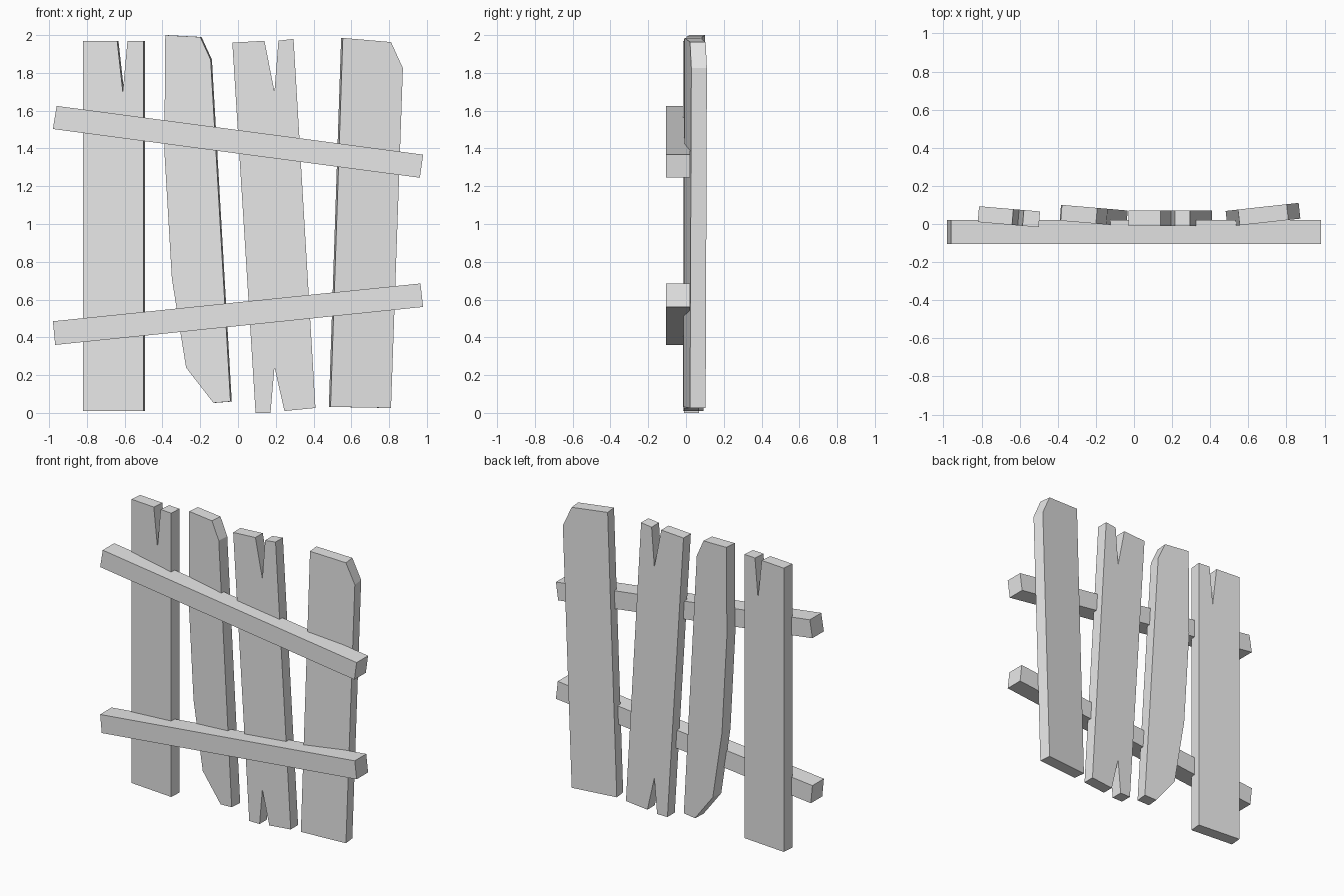
import bpy
import bmesh
from mathutils import Vector

cube = bpy.data.objects.get("Cube")
if cube:
    bpy.data.objects.remove(cube, do_unlink=True)

# One plain grey for the whole fence
GREY = (0.8, 0.8, 0.8, 1.0)
grey = bpy.data.materials.new("light_grey")
grey.use_nodes = True
grey.diffuse_color = GREY
for node in grey.node_tree.nodes:
    if node.type == 'BSDF_PRINCIPLED':
        node.inputs["Base Color"].default_value = GREY


def board(name, outline, front, depth, turn=0.0):
    """Extrude an (x, z) outline backwards; turn is the slope of y along x."""
    mid = sum(x for x, z in outline) / len(outline)
    bm = bmesh.new()
    face = bm.faces.new([bm.verts.new((x, front + turn * (x - mid), z))
                         for x, z in outline])
    back = Vector((-turn, 1, 0)).normalized() * depth
    extruded = bmesh.ops.extrude_face_region(bm, geom=[face], use_keep_orig=True)
    moved = [v for v in extruded["geom"] if isinstance(v, bmesh.types.BMVert)]
    bmesh.ops.translate(bm, verts=moved, vec=back)
    bmesh.ops.recalc_face_normals(bm, faces=bm.faces)
    mesh = bpy.data.meshes.new(name)
    bm.to_mesh(mesh)
    bm.free()
    mesh.materials.append(grey)
    obj = bpy.data.objects.new(name, mesh)
    bpy.context.collection.objects.link(obj)
    return obj


# Upright planks, with split and broken ends
THICK = 0.083
board("split_top_plank",
      [(-.82, .01), (-.5, .01), (-.5, 1.97), (-.585, 1.97),
       (-.61, 1.7), (-.64, 1.97), (-.82, 1.97)], -0.005, THICK, -0.085)
board("curved_plank",
      [(-.385, 2), (-.39, 1.39), (-.35, .71), (-.275, .24), (-.13, .053),
       (-.04, .06), (-.145, 1.87), (-.2, 1.99)], 0.005, THICK, -0.085)
board("split_both_ends_plank",
      [(-.03, 1.96), (.14, 1.97), (.193, 1.7), (.214, 1.97), (.294, 1.98),
       (.41, .026), (.246, .01), (.193, .243), (.172, 0), (.093, 0)],
      -0.01, 0.08)
board("chipped_corner_plank",
      [(.555, 1.985), (.81, 1.963), (.873, 1.825), (.81, .026), (.49, .032)],
      0.01, THICK, 0.11)

# Crossing rails nailed on the front
board("upper_rail", [(-.96, 1.625), (.98, 1.367), (.963, 1.245), (-.98, 1.503)],
      -0.105, 0.125)
board("lower_rail", [(-.98, .485), (.966, .685), (.98, .561), (-.968, .36)],
      -0.105, 0.125)
